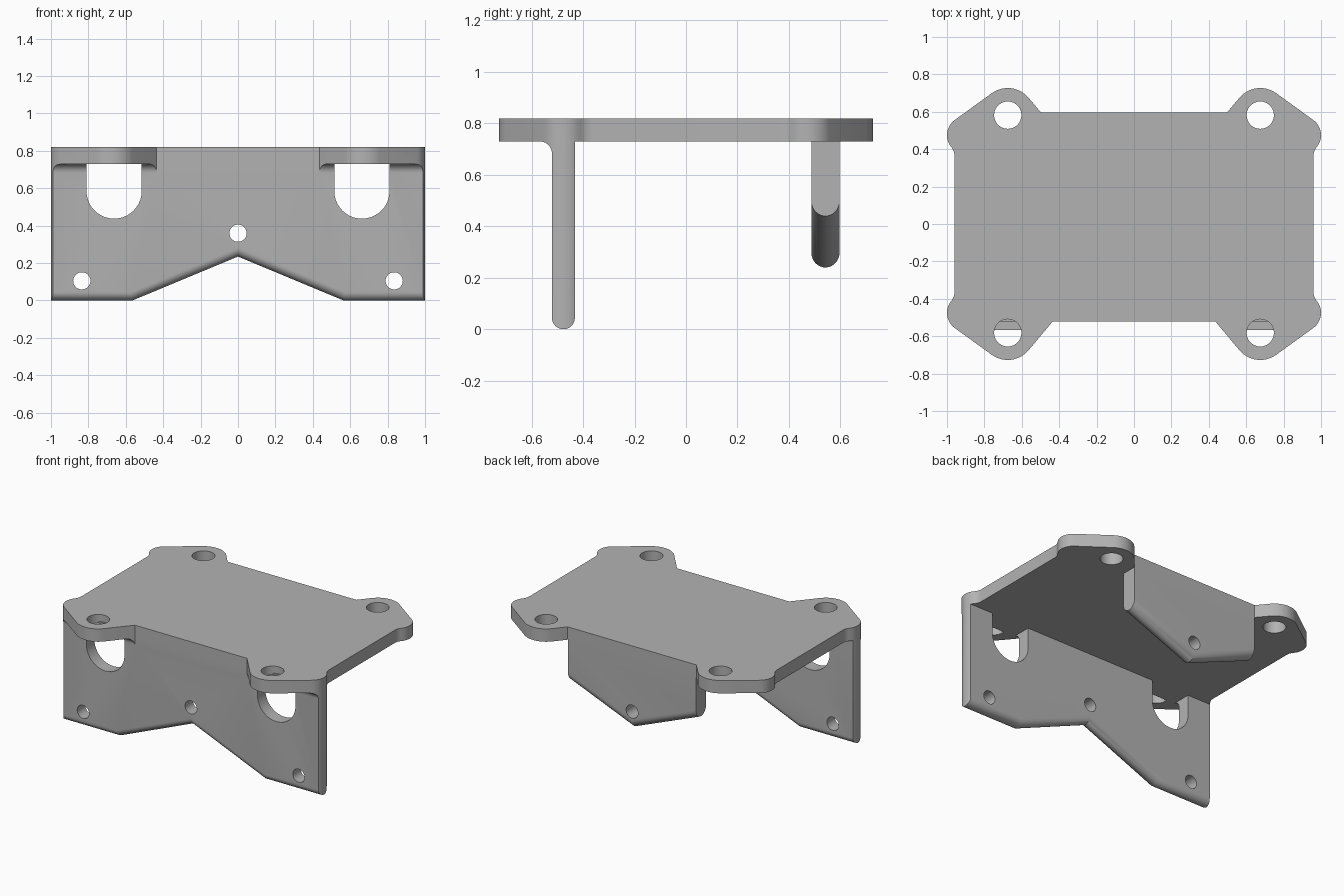
import bpy, bmesh
from math import sin, cos, tan, radians

if "Cube" in bpy.data.objects:
    bpy.data.objects.remove(bpy.data.objects["Cube"], do_unlink=True)

PLATE_BOTTOM, PLATE_TOP = 0.73, 0.82
FRONT, BACK = -0.521, 0.597        # outer faces of the two flanges
HOLE_X, HOLE_Y = 0.675, 0.582      # corner mounting holes

grey = bpy.data.materials.new("satin grey")
grey.use_nodes = True
grey.diffuse_color = (0.45, 0.45, 0.45, 1)
grey.node_tree.nodes["Principled BSDF"].inputs["Base Color"].default_value = (0.45, 0.45, 0.45, 1)


def arc(cx, cy, r, start, end, steps=12):
    angles = [radians(start + (end - start) * i / steps) for i in range(steps + 1)]
    return [(cx + r * cos(a), cy + r * sin(a)) for a in angles]


def prism(name, points, axis, low, high, round_count=0, radius=0):
    """Extrude a profile along an axis; round the rims of its first edges."""
    place = {"x": lambda u, v, w: (w, u, v),
             "y": lambda u, v, w: (u, w, v),
             "z": lambda u, v, w: (u, v, w)}[axis]
    bm = bmesh.new()
    rims = [[bm.verts.new(place(u, v, w)) for u, v in points] for w in (low, high)]
    for rim in rims:
        bm.faces.new(rim)
    n = len(points)
    for i in range(n):
        j = (i + 1) % n
        bm.faces.new((rims[0][i], rims[0][j], rims[1][j], rims[1][i]))
    bmesh.ops.recalc_face_normals(bm, faces=bm.faces[:])
    if round_count:
        edges = [bm.edges.get((rim[i], rim[i + 1])) for rim in rims for i in range(round_count)]
        bmesh.ops.bevel(bm, geom=edges, offset=radius, segments=8, profile=0.5, affect="EDGES")
    mesh = bpy.data.meshes.new(name)
    bm.to_mesh(mesh)
    bm.free()
    mesh.materials.append(grey)
    obj = bpy.data.objects.new(name, mesh)
    bpy.context.collection.objects.link(obj)
    return obj


def combine(obj, other, operation):
    mod = obj.modifiers.new(operation.lower(), "BOOLEAN")
    mod.operation, mod.solver, mod.object = operation, "EXACT", other
    bpy.context.view_layer.objects.active = obj
    bpy.ops.object.modifier_apply(modifier=mod.name)
    bpy.data.objects.remove(other, do_unlink=True)


def drill(obj, x, y, r, axis, low, high):
    combine(obj, prism("drill", arc(x, y, r, 0, 350, 35), axis, low, high), "DIFFERENCE")


def ear(edge):
    """One corner of the plate, from the notch on the long edge to the short side."""
    tip = arc(HOLE_X, HOLE_Y, 0.145, 140, 55)
    px, py = tip[0]
    notch = (px - (py - edge) / tan(radians(50)), edge)
    return [notch] + tip + arc(0.9, 0.475, 0.1, 55, -40) + arc(1.031, 0.365, 0.071, 140, 180, 6)


# Outline of the top plate with its four ears
right = ear(BACK) + [(x, -y) for x, y in reversed(ear(-FRONT))]
outline = right + [(-x, y) for x, y in reversed(right)]

# Top plate with mounting holes
bracket = prism("mounting_bracket", outline, "z", PLATE_BOTTOM, PLATE_TOP)
for sx in (-1, 1):
    for sy in (-1, 1):
        drill(bracket, sx * HOLE_X, sy * HOLE_Y, 0.073, "z", 0.6, 1)

# Front flange with rounded lower edge
lower = [(-1.05, 0), (-0.565, 0), (0, 0.235), (0.565, 0), (1.05, 0)]
front = prism("front_flange", lower + [(1.05, 0.78), (-1.05, 0.78)], "y",
              FRONT, FRONT + 0.089, len(lower) - 1, 0.0443)

# Fillet between front flange and ears
r = 0.047
fillet = prism("fillet", arc(FRONT - r, PLATE_BOTTOM - r, r, 90, 0, 8)
               + [(FRONT + 0.03, PLATE_BOTTOM - r), (FRONT + 0.03, 0.76), (FRONT - r, 0.76)],
               "x", -1.04, 1.04)
combine(front, fillet, "UNION")

# Trim the flange to the plate outline, then cut slots and screw holes
combine(front, prism("trim", outline, "z", -0.1, 0.77), "INTERSECT")
for s in (-1, 1):
    slot = arc(s * 0.6625, 0.585, 0.1475, 180, 360, 20)
    slot += [(slot[-1][0], PLATE_BOTTOM), (slot[0][0], PLATE_BOTTOM)]
    combine(front, prism("slot", slot, "y", -0.8, -0.3), "DIFFERENCE")
    drill(front, s * 0.835, 0.105, 0.046, "y", -0.8, -0.3)
drill(front, 0, 0.36, 0.046, "y", -0.8, -0.3)

# Back flange, pointed at the bottom
lower = [(-0.496, 0.44), (0, 0.24), (0.496, 0.44)]
back = prism("back_flange", lower + [(0.496, 0.78), (-0.496, 0.78)], "y",
             BACK - 0.11, BACK, len(lower) - 1, 0.0548)
drill(back, 0, 0.36, 0.046, "y", 0.3, 0.8)

# Fuse everything into a single part
combine(bracket, front, "UNION")
combine(bracket, back, "UNION")
bpy.ops.object.select_all(action="DESELECT")
bracket.select_set(True)
bpy.context.view_layer.objects.active = bracket
bpy.ops.object.shade_smooth_by_angle(angle=radians(30))
